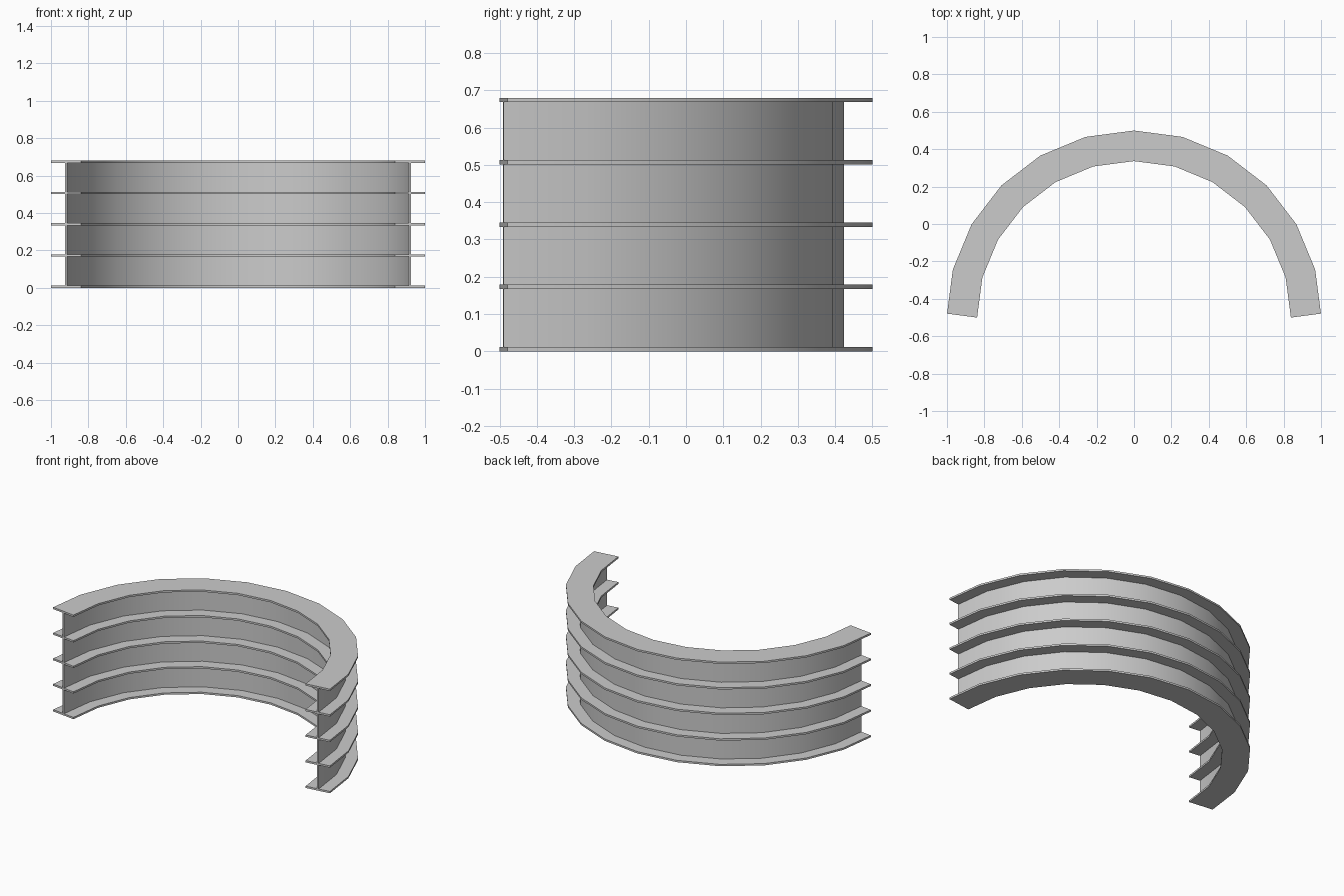
import bpy, bmesh, math
from mathutils import Vector

cube = bpy.data.objects.get("Cube")
if cube:
    bpy.data.objects.remove(cube, do_unlink=True)

RADIUS = 0.921        # centreline radius of the arc
CENTRE_Y = -0.503
STEP = math.radians(15)
END_LENGTH = 0.227    # slightly shortened last segment
HALF_WIDTH = 0.081    # half width of each flange
THICK = 0.012         # sheet thickness
PITCH = 0.167         # vertical flange spacing
LEVELS = 5

grey = bpy.data.materials.new("steel grey")
grey.use_nodes = True
colour = (0.6, 0.6, 0.6, 1)
grey.diffuse_color = colour
grey.node_tree.nodes["Principled BSDF"].inputs["Base Color"].default_value = colour


def centreline():
    """Stations along the arc as (point, mitred outward offset)."""
    stations = []
    for i in range(-5, 6):
        out = Vector((math.sin(i * STEP), math.cos(i * STEP)))
        stations.append((out * RADIUS, out / math.cos(STEP / 2)))
    # square-cut ends, perpendicular to the last segment
    a = 5.5 * STEP
    last = stations[-1][0]
    end = last + Vector((math.cos(a), -math.sin(a))) * END_LENGTH
    out = Vector((math.sin(a), math.cos(a)))
    stations.append((end, out))
    stations.insert(0, (Vector((-end.x, end.y)), Vector((-out.x, out.y))))
    return stations


def sweep(name, half, z0, z1):
    """Sweep a rectangular section along the arc."""
    bm = bmesh.new()
    rings = []
    for p, n in centreline():
        ring = []
        for side, z in ((-1, z0), (1, z0), (1, z1), (-1, z1)):
            q = p + n * side * half
            ring.append(bm.verts.new((q.x, q.y + CENTRE_Y, z)))
        rings.append(ring)
    for a, b in zip(rings, rings[1:]):
        for k in range(4):
            m = (k + 1) % 4
            bm.faces.new((a[k], a[m], b[m], b[k]))
    bm.faces.new(rings[0])
    bm.faces.new(rings[-1])
    bmesh.ops.recalc_face_normals(bm, faces=bm.faces)
    mesh = bpy.data.meshes.new(name)
    bm.to_mesh(mesh)
    bm.free()
    mesh.materials.append(grey)
    obj = bpy.data.objects.new(name, mesh)
    bpy.context.collection.objects.link(obj)
    bpy.ops.object.select_all(action='DESELECT')
    obj.select_set(True)
    bpy.context.view_layer.objects.active = obj
    bpy.ops.object.shade_smooth_by_angle(angle=math.radians(30))


# Horizontal flanges
for i in range(LEVELS):
    sweep(f"flange_{i + 1}", HALF_WIDTH, i * PITCH, i * PITCH + THICK)

# Curved upright web panels between the flanges
for i in range(LEVELS - 1):
    sweep(f"web_panel_{i + 1}", THICK / 2, i * PITCH + THICK, (i + 1) * PITCH)
